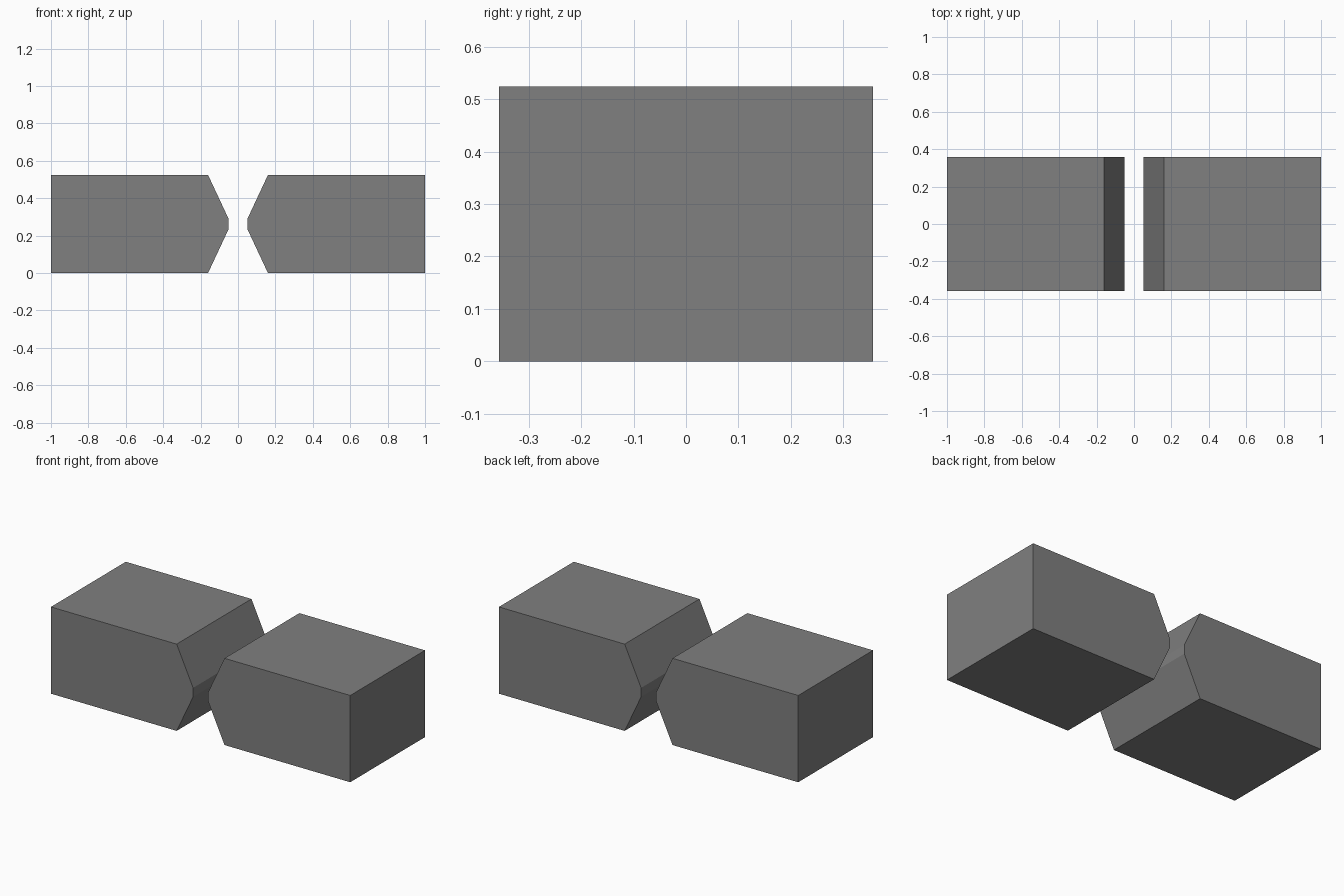
import bpy
import bmesh

if "Cube" in bpy.data.objects:
    bpy.data.objects.remove(bpy.data.objects["Cube"])

# One flat grey for both blocks
grey = bpy.data.materials.new("mid_grey")
grey.diffuse_color = (0.214, 0.214, 0.214, 1.0)
grey.use_nodes = True
grey.node_tree.nodes["Principled BSDF"].inputs["Base Color"].default_value = grey.diffuse_color

HALF_DEPTH = 0.357
HEIGHT = 0.524

# Side profile (x, z): square outer end, blunt wedge towards the gap
PROFILE = [(1.0, 0.0), (1.0, HEIGHT), (0.16, HEIGHT),
           (0.05, 0.289), (0.05, 0.235), (0.16, 0.0)]


def wedge_block(name, side):
    """Extrude the profile along y; side is +1 for right, -1 for left."""
    bm = bmesh.new()
    verts = [bm.verts.new((side * x, -HALF_DEPTH, z)) for x, z in PROFILE]
    face = bm.faces.new(verts)
    ext = bmesh.ops.extrude_face_region(bm, geom=[face], use_keep_orig=True)
    moved = [g for g in ext["geom"] if isinstance(g, bmesh.types.BMVert)]
    bmesh.ops.translate(bm, verts=moved, vec=(0, 2 * HALF_DEPTH, 0))
    bmesh.ops.recalc_face_normals(bm, faces=bm.faces[:])
    mesh = bpy.data.meshes.new(name)
    bm.to_mesh(mesh)
    bm.free()
    mesh.materials.append(grey)
    obj = bpy.data.objects.new(name, mesh)
    bpy.context.collection.objects.link(obj)
    return obj


# Two mirrored blocks with their wedges facing each other
wedge_block("right_block", 1)
wedge_block("left_block", -1)
